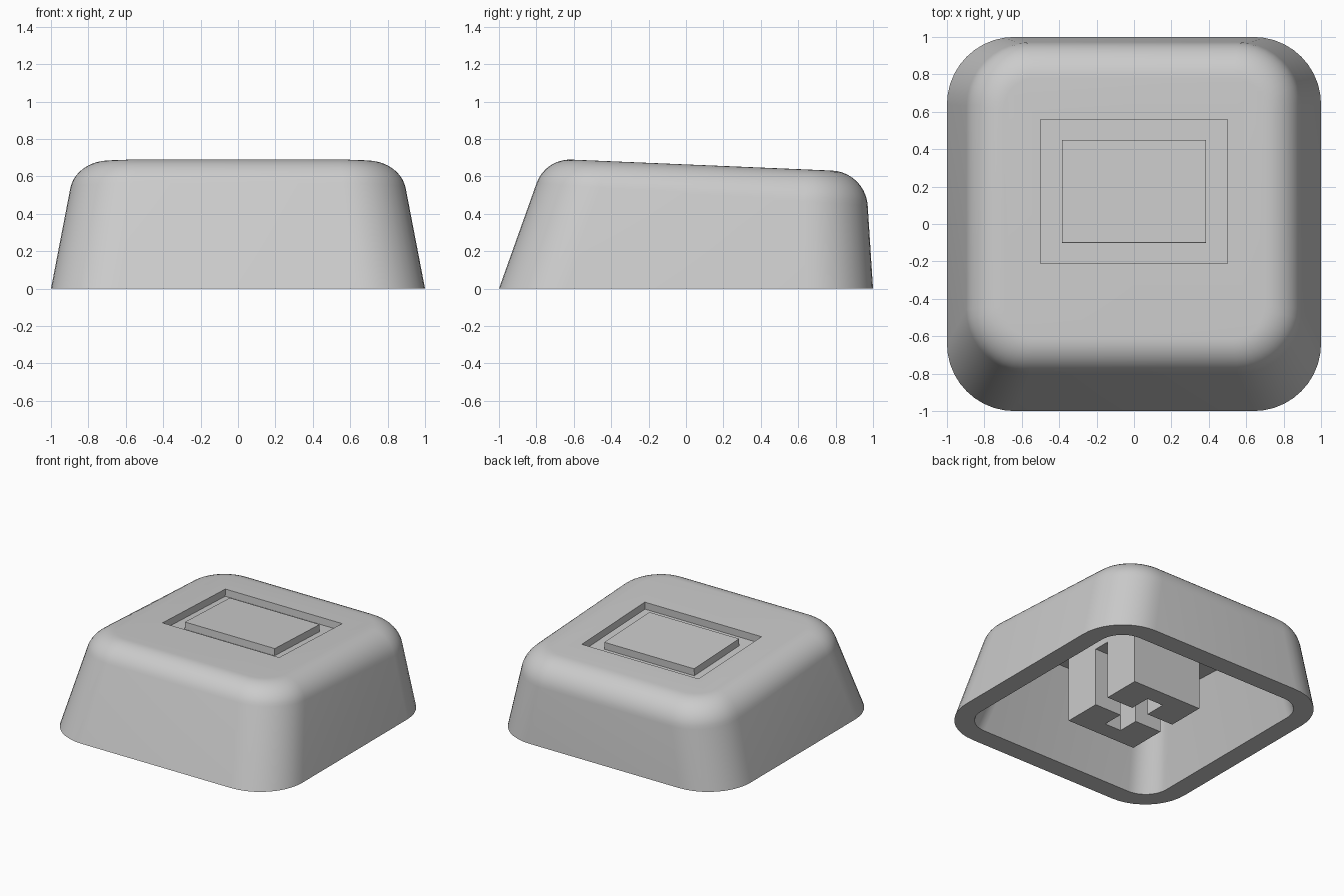
import bpy, bmesh, math
from mathutils import Vector

if "Cube" in bpy.data.objects:
    bpy.data.objects.remove(bpy.data.objects["Cube"], do_unlink=True)

SLOPE = -0.042          # tilt of the top face towards the back
CORNER = 0.36           # plan radius of the cap corners

grey = bpy.data.materials.new("plain grey")
grey.use_nodes = True
grey.diffuse_color = (0.6, 0.6, 0.6, 1)
grey.node_tree.nodes["Principled BSDF"].inputs["Base Color"].default_value = (0.6, 0.6, 0.6, 1)


def top_z(y):
    return 0.664 + SLOPE * y


def ring(half_x, front, back, radius, z_front, z_back, steps=10):
    """Rounded rectangle whose height runs evenly from front to back."""
    points = []
    for i, (sx, sy) in enumerate([(1, 1), (-1, 1), (-1, -1), (1, -1)]):
        cx = sx * (half_x - radius)
        cy = back - radius if sy > 0 else front + radius
        for k in range(steps + 1 if radius else 1):
            a = (i + k / steps) * math.pi / 2
            x, y = cx + radius * math.cos(a), cy + radius * math.sin(a)
            z = z_front + (z_back - z_front) * (y - front) / (back - front)
            points.append((x, y, z))
    return points


def loft(name, rings):
    """Closed solid through a stack of rings, lowest first."""
    bm = bmesh.new()
    loops = [[bm.verts.new(p) for p in r] for r in rings]
    n = len(loops[0])
    for low, high in zip(loops, loops[1:]):
        for i in range(n):
            j = (i + 1) % n
            bm.faces.new((low[i], low[j], high[j], high[i]))
    bm.faces.new(loops[0][::-1])
    bm.faces.new(loops[-1])
    bmesh.ops.recalc_face_normals(bm, faces=bm.faces)
    mesh = bpy.data.meshes.new(name)
    bm.to_mesh(mesh)
    bm.free()
    mesh.materials.append(grey)
    obj = bpy.data.objects.new(name, mesh)
    bpy.context.collection.objects.link(obj)
    return obj


def box(name, half_x, front, back, z0, z1):
    return loft(name, [ring(half_x, front, back, 0, z, z) for z in (z0, z1)])


def tilted_box(name, half_x, front, back, bottom, top):
    """Box square to the sloping top face, heights measured from that face."""
    return loft(name, [
        ring(half_x, front - SLOPE * h, back - SLOPE * h, 0, top_z(front) + h, top_z(back) + h)
        for h in (bottom, top)])


def cut(obj, cutters):
    for c in cutters:
        mod = obj.modifiers.new("cut", 'BOOLEAN')
        mod.operation, mod.solver, mod.object = 'DIFFERENCE', 'EXACT', c
    graph = bpy.context.evaluated_depsgraph_get()
    mesh = bpy.data.meshes.new_from_object(obj.evaluated_get(graph))
    obj.modifiers.clear()
    obj.data = mesh
    for c in cutters:
        bpy.data.objects.remove(c, do_unlink=True)


def fillet(corner, inward, reach, t):
    """Point on a round edge between the wall and the top face."""
    corner = Vector(corner)
    a = corner + (Vector((1, 0)) - corner).normalized() * reach
    b = corner + Vector(inward).normalized() * reach
    w = (a - corner).angle(b - corner)
    w = math.sin(w / 2)
    k0, k1, k2 = (1 - t) ** 2, 2 * w * t * (1 - t), t * t
    return (a * k0 + corner * k1 + b * k2) / (k0 + k1 + k2)


# Outer cap: leaning walls, then a rounded upper edge
rings = [ring(1, -1, 1, CORNER, 0, 0)]
STEPS = 10
for s in range(STEPS + 1):
    t = s / STEPS
    side = fillet((0.862, 0.66), (-1, 0), 0.165, t)
    front = fillet((0.752, top_z(-0.752)), (-1, SLOPE), 0.14, t)
    back = fillet((0.96, top_z(0.96)), (-1, -SLOPE), 0.18, t)
    if s == 0:
        start = side.x
    rings.append(ring(side.x, -front.x, back.x, CORNER - 0.02 - (start - side.x) * 0.85,
                      front.y, back.y))
cap = loft("cap_shell", rings)

# Hollow underside and the sunken frame on top
cavity = loft("cavity_cutter", [
    ring(0.85, -0.85, 0.85, 0.19, -0.05, -0.05),
    ring(0.85, -0.85, 0.85, 0.19, 0, 0),
    ring(0.69, -0.61, 0.80, 0.17, 0.611, 0.551)])
recess = tilted_box("recess_cutter", 0.5, -0.21, 0.56, -0.055, 0.1)
cut(cap, [cavity, recess])

# Raised panel inside the frame
tilted_box("top_panel", 0.385, -0.10, 0.45, -0.06, 0)

# Mounting stem with a cross-shaped socket
stem = loft("stem", [ring(0.296, -0.36, 0.36, 0, 0, 0),
                     ring(0.296, -0.36, 0.36, 0, 0.603, 0.573)])
cut(stem, [box("slot_across", 0.5, -0.065, 0.065, -0.1, 0.45),
           box("slot_along", 0.07, -0.23, 0.23, -0.1, 0.45)])

# Smooth the rounded walls, keep the hard edges
bpy.ops.object.select_all(action='DESELECT')
cap.select_set(True)
bpy.context.view_layer.objects.active = cap
bpy.ops.object.shade_smooth_by_angle(angle=math.radians(30))
